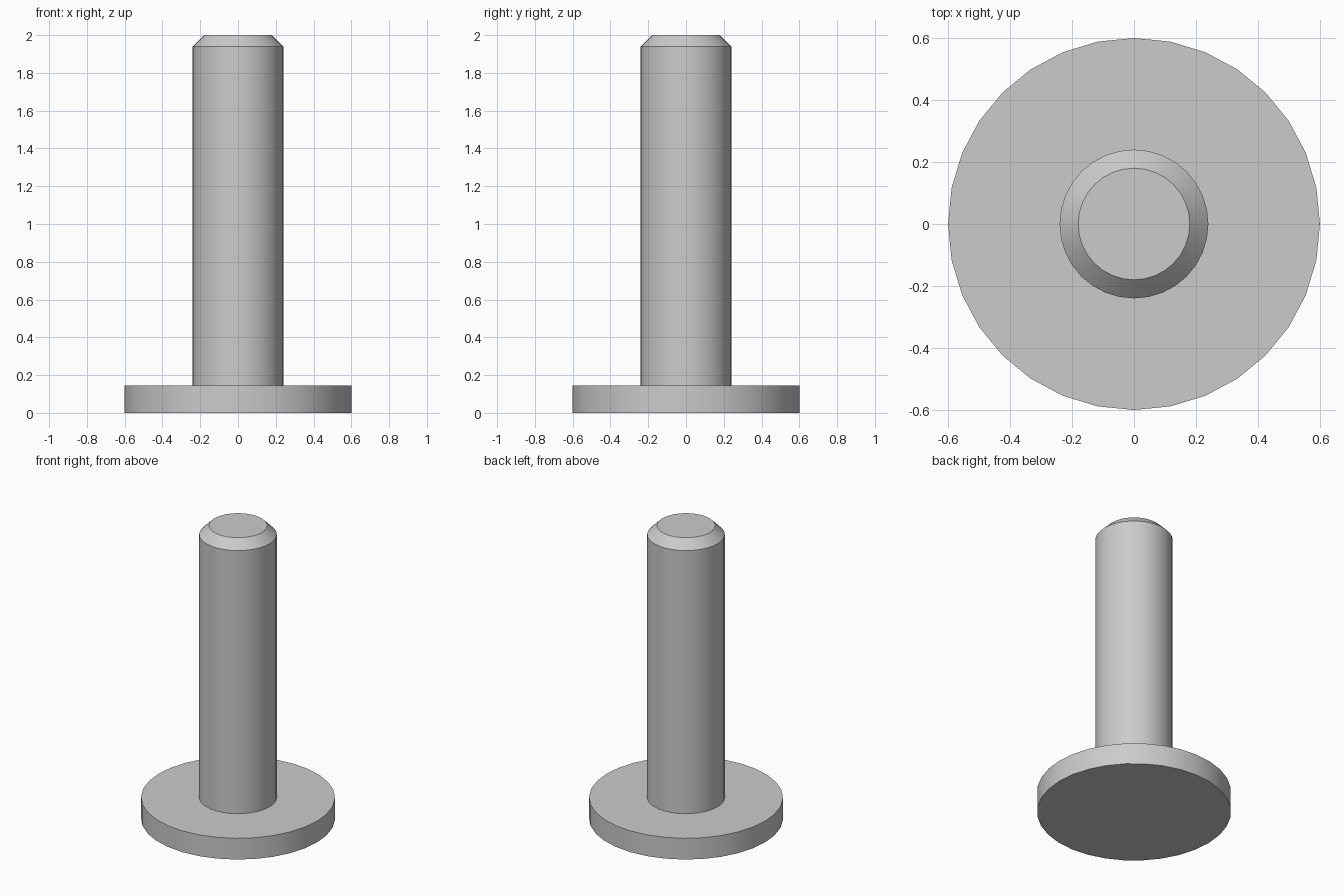
import bpy
import bmesh
from math import cos, sin, tau, radians

cube = bpy.data.objects.get("Cube")
if cube:
    bpy.data.objects.remove(cube, do_unlink=True)

SIDES = 32
HEAD_RADIUS, HEAD_HEIGHT = 0.6, 0.145
SHANK_RADIUS, CHAMFER, TOTAL_HEIGHT = 0.24, 0.06, 2.0

# Plain grey metal
grey = bpy.data.materials.new("grey_metal")
grey.use_nodes = True
colour = (0.6, 0.6, 0.6, 1.0)
grey.diffuse_color = colour
grey.node_tree.nodes["Principled BSDF"].inputs["Base Color"].default_value = colour


def lathe(name, profile):
    """Turn a (radius, height) profile around z and cap both ends."""
    bm = bmesh.new()
    rings = [[bm.verts.new((r * cos(tau * i / SIDES), r * sin(tau * i / SIDES), z))
              for i in range(SIDES)] for r, z in profile]
    for low, high in zip(rings, rings[1:]):
        for i in range(SIDES):
            j = (i + 1) % SIDES
            bm.faces.new((low[i], low[j], high[j], high[i]))
    bm.faces.new(rings[0][::-1])
    bm.faces.new(rings[-1])
    mesh = bpy.data.meshes.new(name)
    bm.to_mesh(mesh)
    bm.free()
    mesh.materials.append(grey)
    obj = bpy.data.objects.new(name, mesh)
    bpy.context.collection.objects.link(obj)
    bpy.ops.object.select_all(action="DESELECT")
    obj.select_set(True)
    bpy.context.view_layer.objects.active = obj
    bpy.ops.object.shade_smooth_by_angle(angle=radians(30))
    return obj


# One turned part: flat disc head, straight shank, chamfered tip
lathe("headed_pin", [
    (HEAD_RADIUS, 0),
    (HEAD_RADIUS, HEAD_HEIGHT),
    (SHANK_RADIUS, HEAD_HEIGHT),
    (SHANK_RADIUS, TOTAL_HEIGHT - CHAMFER),
    (SHANK_RADIUS - CHAMFER, TOTAL_HEIGHT),
])
